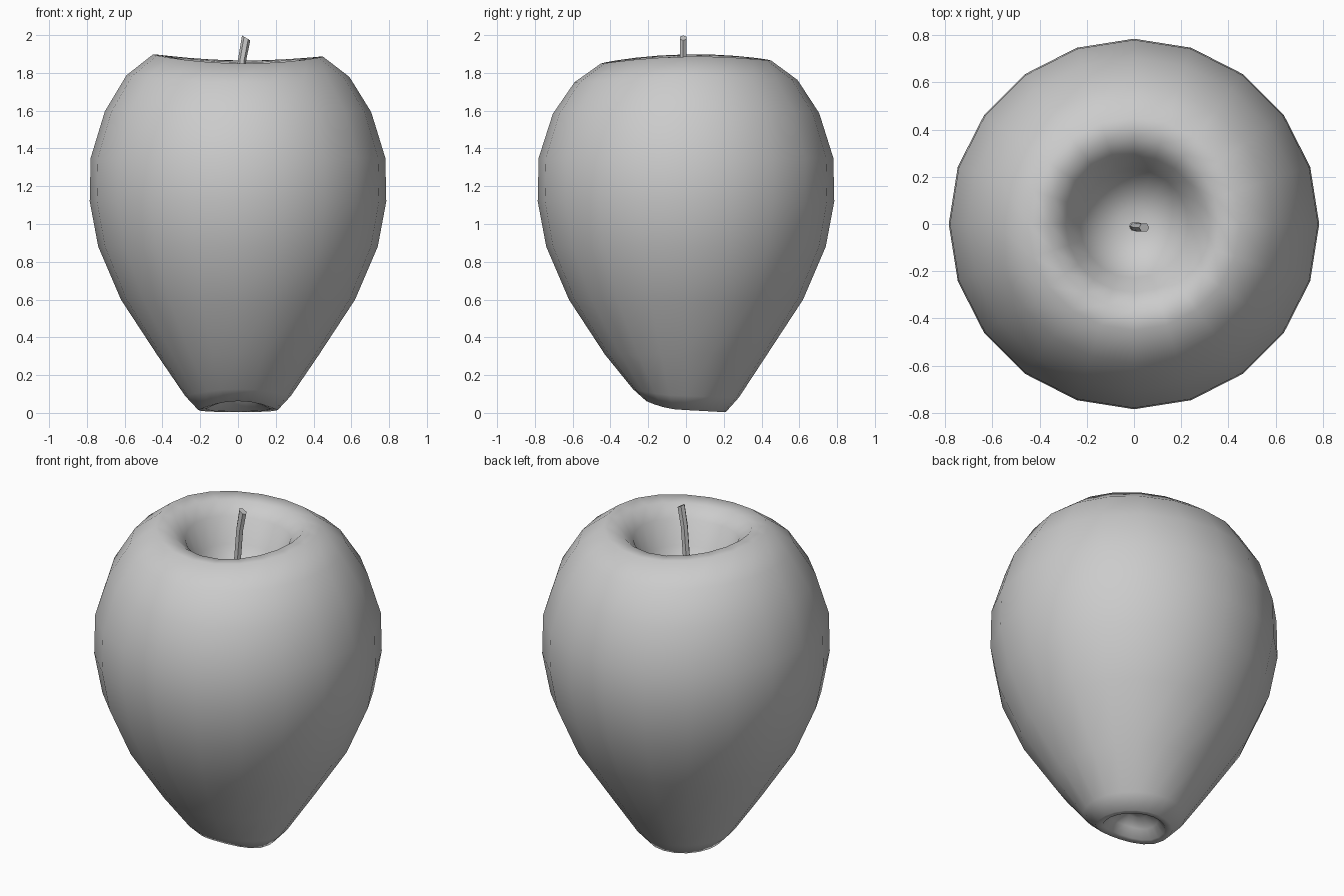
import bpy, bmesh, math
from mathutils import Vector

cube = bpy.data.objects.get("Cube")
if cube:
    bpy.data.objects.remove(cube, do_unlink=True)

SEGMENTS = 20

# Single soft grey colour
grey = bpy.data.materials.new("soft grey")
grey.use_nodes = True
colour = (0.6, 0.6, 0.6, 1)
grey.diffuse_color = colour
grey.node_tree.nodes["Principled BSDF"].inputs["Base Color"].default_value = colour


def skin(name, rings, start, end):
    """Bridge rings of points and close both ends on a centre point."""
    bm = bmesh.new()
    loops = [[bm.verts.new(p) for p in ring] for ring in rings]
    n = len(loops[0])
    for low, high in zip(loops, loops[1:]):
        for i in range(n):
            j = (i + 1) % n
            bm.faces.new((low[i], low[j], high[j], high[i]))
    for loop, centre in ((loops[0], start), (loops[-1], end)):
        tip = bm.verts.new(centre)
        for i in range(n):
            bm.faces.new((loop[i], loop[(i + 1) % n], tip))
    bmesh.ops.recalc_face_normals(bm, faces=bm.faces)
    mesh = bpy.data.meshes.new(name)
    bm.to_mesh(mesh)
    bm.free()
    mesh.materials.append(grey)
    obj = bpy.data.objects.new(name, mesh)
    bpy.context.collection.objects.link(obj)
    return obj


def smooth(obj, degrees):
    bpy.ops.object.select_all(action="DESELECT")
    obj.select_set(True)
    bpy.context.view_layer.objects.active = obj
    bpy.ops.object.shade_smooth_by_angle(angle=math.radians(degrees))


# Fruit profile (radius, height), from the base dimple round to the stem hollow
profile = [(0.07, 0.11), (0.13, 0.07), (0.17, 0.02), (0.21, 0.015), (0.28, 0.09),
           (0.43, 0.31), (0.62, 0.60), (0.74, 0.88), (0.785, 1.12), (0.78, 1.35),
           (0.705, 1.59), (0.59, 1.77), (0.45, 1.875), (0.36, 1.865), (0.29, 1.80),
           (0.23, 1.66), (0.15, 1.56), (0.07, 1.53)]


def fruit_ring(radius, height):
    ring = []
    for i in range(SEGMENTS):
        a = math.tau * i / SEGMENTS
        x, y = math.cos(a), math.sin(a)
        # The rim is a gentle saddle and the front of the base is raised
        rim = max(0, min(1, (height - 1.5) / 0.35))
        base = max(0, 1 - height / 0.3)
        z = height + rim * (0.017 * math.cos(2 * a) + 0.008 * y - 0.006 * x)
        z += base * (0.05 * max(0, -y) ** 2 - 0.012 * max(0, y))
        ring.append((radius * x, radius * y, z))
    return ring


fruit = skin("fruit_body", [fruit_ring(r, z) for r, z in profile],
             (0, 0, 0.12), (0, 0, 1.52))
smooth(fruit, 80)

# Slightly bent stem with a slanted cut top
path = [Vector(p) for p in ((0.0, -0.01, 1.48), (0.005, -0.01, 1.70),
                            (0.022, -0.015, 1.87), (0.043, -0.015, 1.985))]
stem_rings = []
for k, centre in enumerate(path):
    slant = 0.6 if k == len(path) - 1 else 0
    ring = []
    for i in range(6):
        a = math.tau * i / 6
        dx, dy = 0.022 * math.cos(a), 0.02 * math.sin(a)
        ring.append(centre + Vector((dx, dy, -slant * dx)))
    stem_rings.append(ring)
stem = skin("stem", stem_rings, path[0], path[-1])
smooth(stem, 50)
